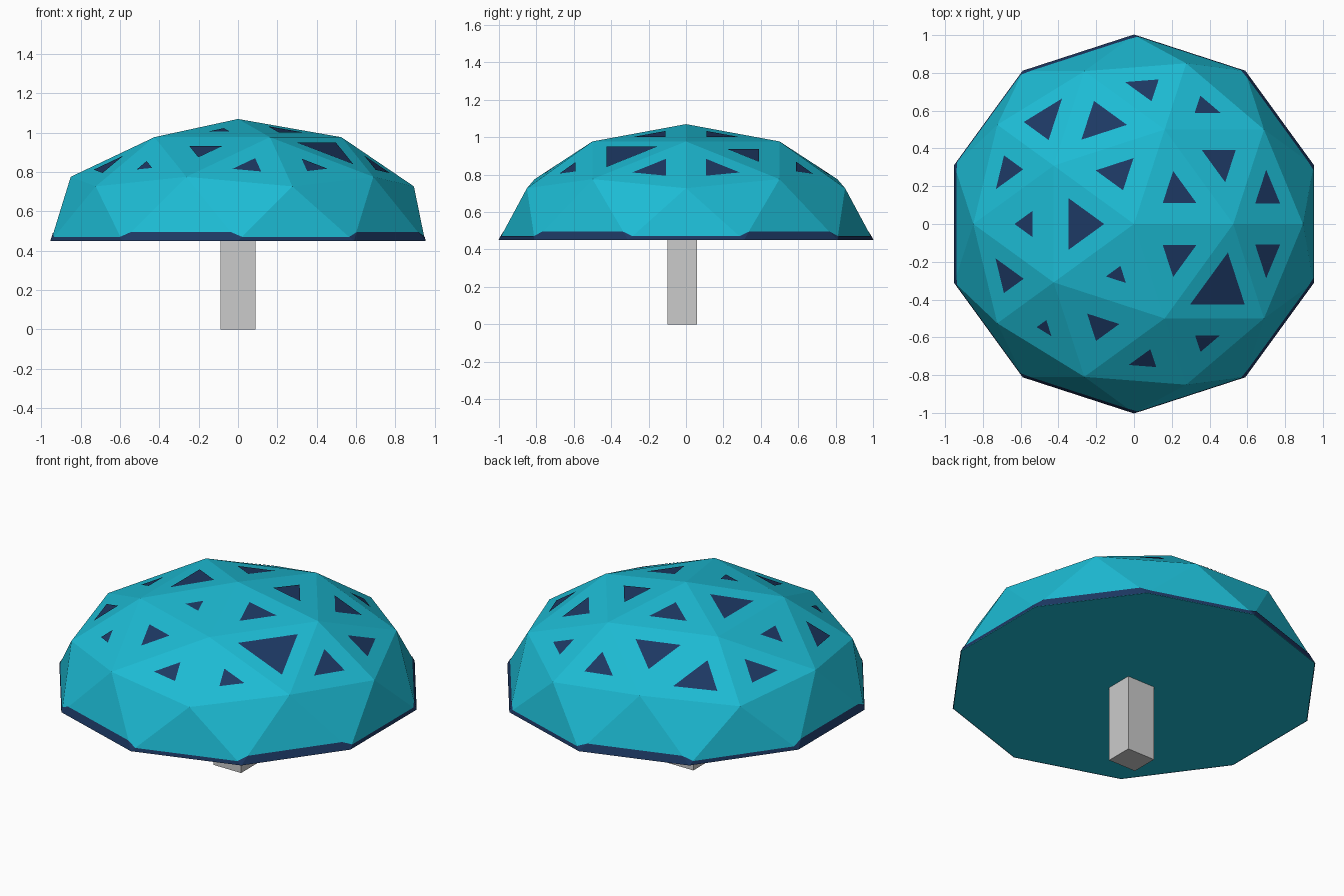
import bpy, bmesh
from math import cos, sin, radians
from mathutils import Vector

if "Cube" in bpy.data.objects:
    bpy.data.objects.remove(bpy.data.objects["Cube"])

BASE, H = 0.45, 0.62   # dome base height, dome rise


def material(name, rgb):
    m = bpy.data.materials.new(name)
    m.diffuse_color = (*rgb, 1)
    m.use_nodes = True
    m.node_tree.nodes["Principled BSDF"].inputs["Base Color"].default_value = m.diffuse_color
    return m


teal = material("teal", (0.012, 0.50, 0.66))
navy = material("navy", (0.012, 0.04, 0.125))


def finish(bm, name, mat=None):
    me = bpy.data.meshes.new(name)
    bm.to_mesh(me)
    bm.free()
    if mat:
        me.materials.append(mat)
    ob = bpy.data.objects.new(name, me)
    bpy.context.collection.objects.link(ob)
    return ob


# Faceted dome: upper half of a flattened icosphere with a closed underside
bm = bmesh.new()
bmesh.ops.create_icosphere(bm, subdivisions=2, radius=1)
bmesh.ops.delete(bm, geom=[v for v in bm.verts if v.co.z < -0.01], context='VERTS')
for v in bm.verts:
    v.co.z = BASE + H * v.co.z
bm.normal_update()

# Panel size relative to its facet, keyed by the facet centre seen from above
panels = [
    (.23, .17, .34), (.23, -.17, .34), (-.09, .27, .34), (-.09, -.27, .18), (-.28, 0, .445),
    (.46, .33, .34), (.46, -.33, .55), (-.18, .54, .41), (-.18, -.54, .29), (-.57, 0, .225),
    (.70, .17, .36), (.70, -.17, .36), (.38, .62, .26), (.38, -.62, .25), (.06, .72, .33),
    (.06, -.72, .27), (-.47, .55, .44), (-.47, -.55, .17), (-.67, .28, .34), (-.67, -.28, .35),
]
upper = [f for f in bm.faces if all(v.co.z > BASE + 0.05 for v in f.verts)]

# Triangular panels lying just above the facets
pm = bmesh.new()
for x, y, s in panels:
    f = min(upper, key=lambda f: (f.calc_center_median().xy - Vector((x, y))).length)
    c = f.calc_center_median()
    pm.faces.new([pm.verts.new(c + (v.co - c) * s + f.normal * 0.004) for v in f.verts])
finish(pm, "triangle_panels", navy)

bmesh.ops.holes_fill(bm, edges=[e for e in bm.edges if e.is_boundary], sides=0)
bmesh.ops.recalc_face_normals(bm, faces=bm.faces)
finish(bm, "dome", teal)


# Dark rim hugging the dome foot, taller on the five shallower facets
def ring_point(deg, r, z):
    return Vector((r * cos(radians(deg)), r * sin(radians(deg)), BASE + H * z))


def apex(k):
    return ring_point(36 * k, .851, .526) if k % 2 else ring_point(36 * k, .894, .447)


rm = bmesh.new()
for k in range(10):
    t = .138 if k % 2 else .075
    t2 = .075 if k % 2 else .138
    a, b = ring_point(36 * k - 18, 1, 0), ring_point(36 * k + 18, 1, 0)
    facet = [a, b, b.lerp(apex(k), t), a.lerp(apex(k), t)]
    corner = [b, b.lerp(apex(k + 1), t2), b.lerp(apex(k), t)]
    for pts in (facet, corner):
        rm.faces.new([rm.verts.new((p.x * 1.003, p.y * 1.003, p.z)) for p in pts])
bmesh.ops.remove_doubles(rm, verts=rm.verts, dist=0.0005)
finish(rm, "rim", navy)

# Square post
sm = bmesh.new()
bmesh.ops.create_cube(sm, size=1)
for v in sm.verts:
    v.co = Vector((v.co.x * .18, v.co.y * .16 - .02, (v.co.z + .5) * (BASE + .02)))
finish(sm, "post")
